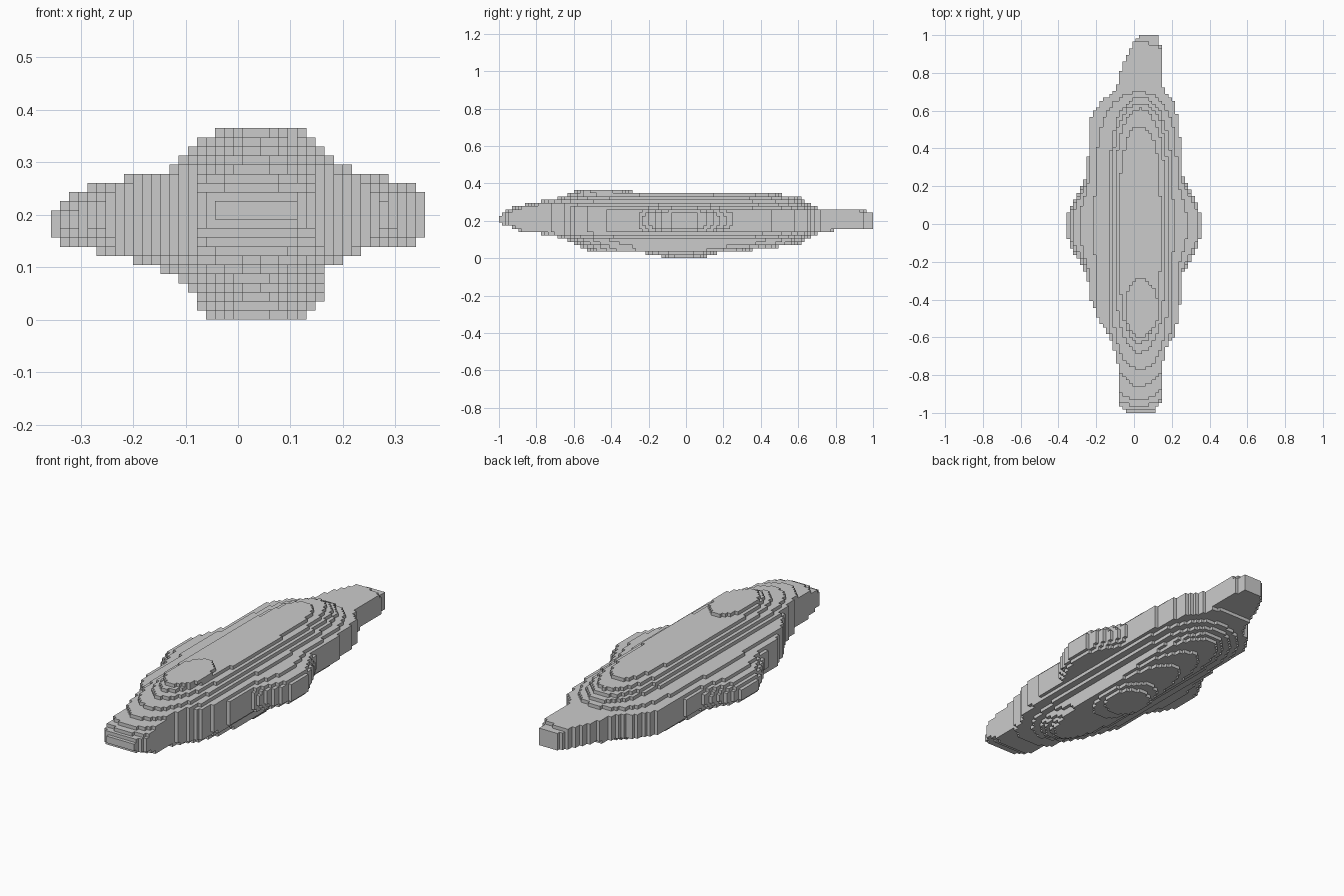
import bpy, bmesh

if "Cube" in bpy.data.objects:
    bpy.data.objects.remove(bpy.data.objects["Cube"])

H = 2 / 115            # voxel size
NX, NY, NZ = 41, 115, 21
CX = 0.03              # spine of the hull

# plan outline of the hull without the side bulges: y, left x, right x
OUTLINE = [(-1, -.03, .10), (-.95, -.08, .14), (-.75, -.085, .15), (-.65, -.11, .17),
           (-.6, -.13, .21), (-.5, -.19, .235), (-.38, -.235, .25), (-.2, -.255, .265),
           (.2, -.255, .265), (.4, -.24, .25), (.55, -.235, .235), (.6, -.21, .22),
           (.65, -.17, .21), (.7, -.11, .17), (.75, -.08, .14), (.85, -.06, .14),
           (.95, -.01, .14), (1, .04, .13)]

# one row per voxel layer: y from, y to, left x, right x, end sharpness
LAYERS = [(-.13, .11, -.06, .13, 2), (-.22, .16, -.08, .147, 2), (-.53, .36, -.08, .165, 2.5),
          (-.56, .49, -.10, .165, 3), (-.60, .62, -.115, .165, 4), (-.63, .64, -.15, .17, 4),
          (-.68, .67, -.20, .20, 4), (-.78, .70, -.23, .235, 5), (-.90, .80, -.24, .25, 8),
          (-.93, 1.0, -.25, .26, 20), (-.98, 1.0, -.26, .27, 30), (-1.0, 1.0, -.26, .27, 40),
          (-1.0, 1.0, -.26, .27, 40), (-.99, 1.0, -.25, .265, 30), (-.96, .96, -.24, .255, 12),
          (-.93, .70, -.20, .23, 6), (-.86, .67, -.13, .20, 5), (-.77, .64, -.115, .18, 5),
          (-.68, .61, -.10, .165, 4), (-.63, .52, -.075, .14, 4), (-.60, -.29, -.05, .13, 2)]

# reach of the side bulges per layer: left, right
BULGE = {7: (-.27, .235), 8: (-.345, .34), 9: (-.36, .36), 10: (-.36, .36), 11: (-.36, .36),
         12: (-.345, .36), 13: (-.33, .36), 14: (-.29, .345), 15: (-.22, .285), 16: (-.13, .215)}


def outline(y):
    for (a, l0, r0), (b, l1, r1) in zip(OUTLINE, OUTLINE[1:]):
        if y <= b:
            t = (y - a) / (b - a)
            return l0 + (l1 - l0) * t, r0 + (r1 - r0) * t


def span(k, y):
    """Left and right limit of layer k at depth y."""
    y0, y1, xl, xr, p = LAYERS[k]
    if not y0 < y < y1:
        return None
    t = abs((y - (y0 + y1) / 2) / ((y1 - y0) / 2))
    w = (1 - t ** p) ** 0.5
    ol, orr = outline(y)
    left = max(CX + (xl - CX) * w, ol)
    right = min(CX + (xr - CX) * w, orr)
    if k in BULGE and abs(y + .01) < .25:
        b = (1 - ((y + .01) / .25) ** 2) ** 1.5
        bl, br = BULGE[k]
        left = min(left, xl + (bl - xl) * b)
        right = max(right, xr + (br - xr) * b)
    return left, right


# fill the voxels
cells = set()
for k in range(NZ):
    for j in range(NY):
        s = span(k, (j - NY // 2) * H)
        if s:
            for i in range(NX):
                if s[0] <= (i - NX // 2) * H <= s[1]:
                    cells.add((i, j, k))

# skin the voxels with outward faces only
bm = bmesh.new()
verts = {}


def vert(c):
    if c not in verts:
        verts[c] = bm.verts.new(((c[0] - NX / 2) * H, (c[1] - NY / 2) * H, c[2] * H))
    return verts[c]


for c in cells:
    for axis in range(3):
        u, v = (axis + 1) % 3, (axis + 2) % 3
        for side in (0, 1):
            n = list(c)
            n[axis] += 2 * side - 1
            if tuple(n) in cells:
                continue
            quad = []
            for du, dv in ((0, 0), (1, 0), (1, 1), (0, 1)):
                q = list(c)
                q[axis] += side
                q[u] += du
                q[v] += dv
                quad.append(vert(tuple(q)))
            bm.faces.new(quad if side else quad[::-1])

mesh = bpy.data.meshes.new("voxel_hull")
bm.to_mesh(mesh)
bm.free()
hull = bpy.data.objects.new("voxel_hull", mesh)
bpy.context.collection.objects.link(hull)
